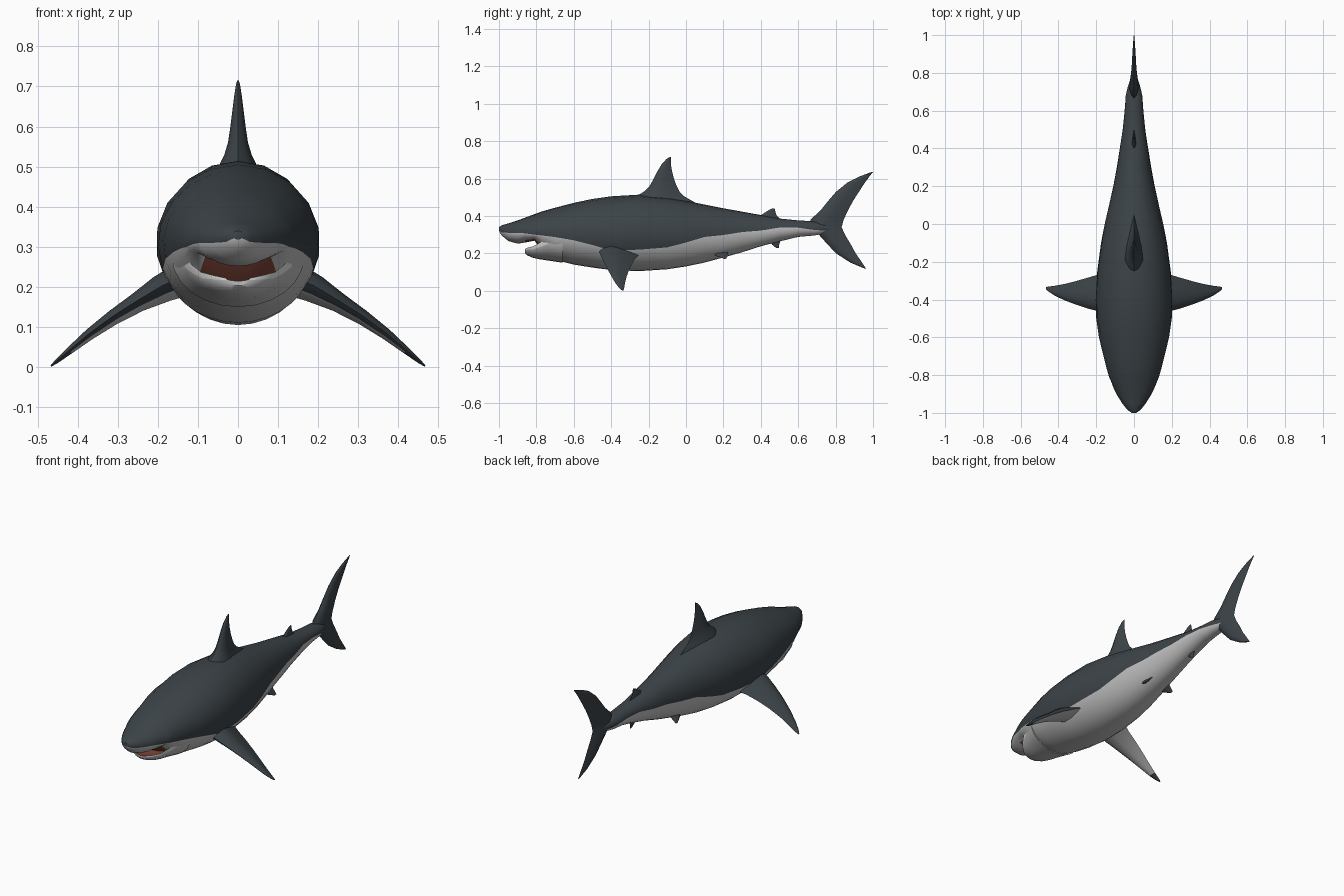
import bpy, bmesh, math
from mathutils import Vector


def material(name, rgb):
    m = bpy.data.materials.new(name)
    m.diffuse_color = (*rgb, 1)
    return m


SLATE = material("slate_back", (0.045, 0.057, 0.065))
PALE = material("pale_belly", (0.52, 0.52, 0.52))
RED = material("mouth_red", (0.22, 0.06, 0.04))
WHITE = material("white_gum", (0.80, 0.80, 0.78))


def loft(name, rings, colour, mats, angle=40):
    """Skin closed rings, cap both ends, colour(ring, column, face) -> material slot."""
    bm = bmesh.new()
    rows = [[bm.verts.new(p) for p in r] for r in rings]
    n = len(rows[0])
    for i in range(len(rows) - 1):
        for j in range(n):
            k = (j + 1) % n
            f = bm.faces.new((rows[i][j], rows[i][k], rows[i + 1][k], rows[i + 1][j]))
            f.tag = True
    for r in (rows[0], rows[-1]):
        bm.faces.new(r)
    bmesh.ops.recalc_face_normals(bm, faces=bm.faces[:])
    bm.faces.ensure_lookup_table()
    for idx, f in enumerate(bm.faces):
        f.normal_update()
        i, j = divmod(idx, n)
        f.material_index = colour(i, j, f)
    me = bpy.data.meshes.new(name)
    bm.to_mesh(me)
    bm.free()
    ob = bpy.data.objects.new(name, me)
    bpy.context.collection.objects.link(ob)
    for m in mats:
        me.materials.append(m)
    bpy.ops.object.select_all(action='DESELECT')
    bpy.context.view_layer.objects.active = ob
    ob.select_set(True)
    bpy.ops.object.shade_smooth_by_angle(angle=math.radians(angle))
    return ob


LOW, HIGH = 12, 12   # columns below and above the colour line


def ring(y, bottom, top, half, line, wide):
    """Egg-shaped section; its colour line falls exactly on a vertex."""
    h = (top - wide) if line > wide else (wide - bottom)
    a = math.asin(max(-0.95, min(0.95, (line - wide) / h)))
    q = math.pi / 2
    right = [-q + (a + q) * i / (LOW / 2) for i in range(LOW // 2)]
    right += [a + (q - a) * i / (HIGH / 2) for i in range(HIGH // 2 + 1)]
    angles = right + [math.pi - t for t in reversed(right[1:-1])]
    return [(half * math.cos(t), y,
             wide + math.sin(t) * ((top - wide) if math.sin(t) > 0 else (wide - bottom)))
            for t in angles]


# Body: y, bottom, top, half width, colour line, height of widest point
body = [
    (-1.00, .318, .340, .012, .322, .329), (-.985, .295, .350, .034, .312, .325),
    (-.95, .266, .360, .063, .310, .318), (-.90, .252, .376, .093, .310, .312),
    (-.86, .258, .391, .112, .307, .310), (-.81, .268, .410, .132, .300, .310),
    (-.77, .215, .424, .145, .296, .310), (-.70, .165, .444, .163, .287, .308),
    (-.60, .140, .470, .186, .270, .308), (-.50, .124, .491, .200, .245, .308),
    (-.40, .111, .505, .205, .215, .310), (-.25, .105, .514, .196, .220, .312),
    (-.10, .115, .500, .175, .232, .310), (.00, .130, .481, .155, .258, .308),
    (.10, .151, .461, .133, .288, .308), (.20, .178, .441, .110, .298, .310),
    (.30, .206, .423, .091, .314, .314), (.40, .238, .405, .075, .322, .320),
    (.50, .264, .386, .060, .338, .326), (.60, .288, .376, .050, .337, .332),
    (.68, .295, .372, .044, .326, .334), (.73, .303, .362, .032, .322, .334),
    (.78, .318, .350, .016, .322, .334),
]


def body_colour(i, j, f):
    n = LOW + HIGH
    k = min(j, n - 1 - j)
    if 4 <= i <= 6 and k < 3:
        return 2                      # back wall and roof of the mouth
    return 1 if k < LOW // 2 and i < len(body) - 1 else 0


loft("body", [ring(*s) for s in body], body_colour, [SLATE, PALE, RED])

# Lower jaw: a scoop whose inside is the mouth floor
jaw = [
    (-.862, .203, .215, .030, .222, .222), (-.850, .190, .212, .062, .229, .229),
    (-.82, .177, .208, .092, .237, .237), (-.78, .168, .208, .118, .258, .258),
    (-.74, .162, .210, .138, .280, .280), (-.66, .150, .220, .165, .275, .275),
]


def jaw_colour(i, j, f):
    k = min(j, LOW + HIGH - 1 - j)
    if i >= len(jaw) - 1:
        return 0
    if k >= LOW // 2 + 1:
        return 1
    return 2 if k >= LOW // 2 - 1 and i < 4 else 0


loft("lower_jaw", [ring(*s) for s in jaw], jaw_colour, [PALE, RED, WHITE])

PROFILE = [(.10, .55), (.30, 1.0), (.55, .80), (.80, .38)]   # chord position, thickness


def fin(name, sections, normal, colour=lambda i, j, f: 0, mats=(SLATE,)):
    """Sections: leading point, trailing point, half thickness."""
    normal = Vector(normal).normalized()
    rings = []
    for lead, trail, half in sections:
        a, b = Vector(lead), Vector(trail)
        up = [a.lerp(b, t) + normal * half * w for t, w in PROFILE]
        down = [a.lerp(b, t) - normal * half * w for t, w in reversed(PROFILE)]
        rings.append([a] + up + [b] + down)
    return loft(name, rings, colour, mats)


def upright_fin(name, rows):
    """Rows: z, leading y, trailing y, half thickness."""
    fin(name, [((0, a, z), (0, b, z), h) for z, a, b, h in rows], (1, 0, 0))


upright_fin("dorsal_fin", [
    (.465, -.30, .06, .060), (.505, -.265, -.01, .046), (.53, -.225, -.035, .034),
    (.56, -.195, -.050, .025), (.60, -.172, -.065, .019), (.64, -.152, -.075, .014),
    (.68, -.128, -.081, .009), (.705, -.104, -.081, .005), (.715, -.086, -.079, .002)])
upright_fin("tail_fin", [
    (.120, .952, .962, .002), (.15, .880, .942, .007), (.20, .802, .907, .011),
    (.25, .755, .880, .016), (.30, .710, .850, .022), (.34, .670, .832, .026),
    (.38, .665, .843, .024), (.43, .720, .866, .019), (.48, .760, .893, .015),
    (.53, .803, .925, .012), (.58, .865, .958, .009), (.61, .925, .980, .006),
    (.635, .992, 1.0, .002)])
upright_fin("second_dorsal_fin", [
    (.37, .36, .52, .016), (.40, .395, .486, .010), (.42, .425, .478, .007),
    (.434, .447, .476, .004), (.441, .464, .473, .002)])
upright_fin("anal_fin", [
    (.29, .42, .52, .012), (.262, .446, .503, .008), (.245, .462, .498, .005),
    (.228, .484, .497, .002)])


def underside(i, j, f):
    return 1 if j in (5, 6, 7, 8) and 0 <= i < 5 else 0


# Paired fins: x, leading y, trailing y, z, half thickness
pectoral = [(.13, -.470, -.240, .215, .045), (.19, -.462, -.268, .190, .036),
            (.25, -.446, -.286, .158, .025), (.31, -.426, -.303, .122, .019),
            (.37, -.403, -.318, .080, .014), (.42, -.379, -.327, .040, .009),
            (.452, -.358, -.331, .014, .005), (.466, -.344, -.334, .003, .002)]
pelvic = [(.045, .110, .235, .225, .014), (.062, .135, .222, .200, .009),
          (.078, .168, .219, .184, .006), (.088, .200, .217, .172, .002)]
for side, s in (("right", 1), ("left", -1)):
    fin(side + "_pectoral_fin",
        [((s * x, a, z + h * .35), (s * x, b, z - h * .35), h) for x, a, b, z, h in pectoral],
        (s * .57, 0, .82), underside, (SLATE, PALE))
    fin(side + "_pelvic_fin",
        [((s * x, a, z), (s * x, b, z), h) for x, a, b, z, h in pelvic], (s * .8, 0, .6))
